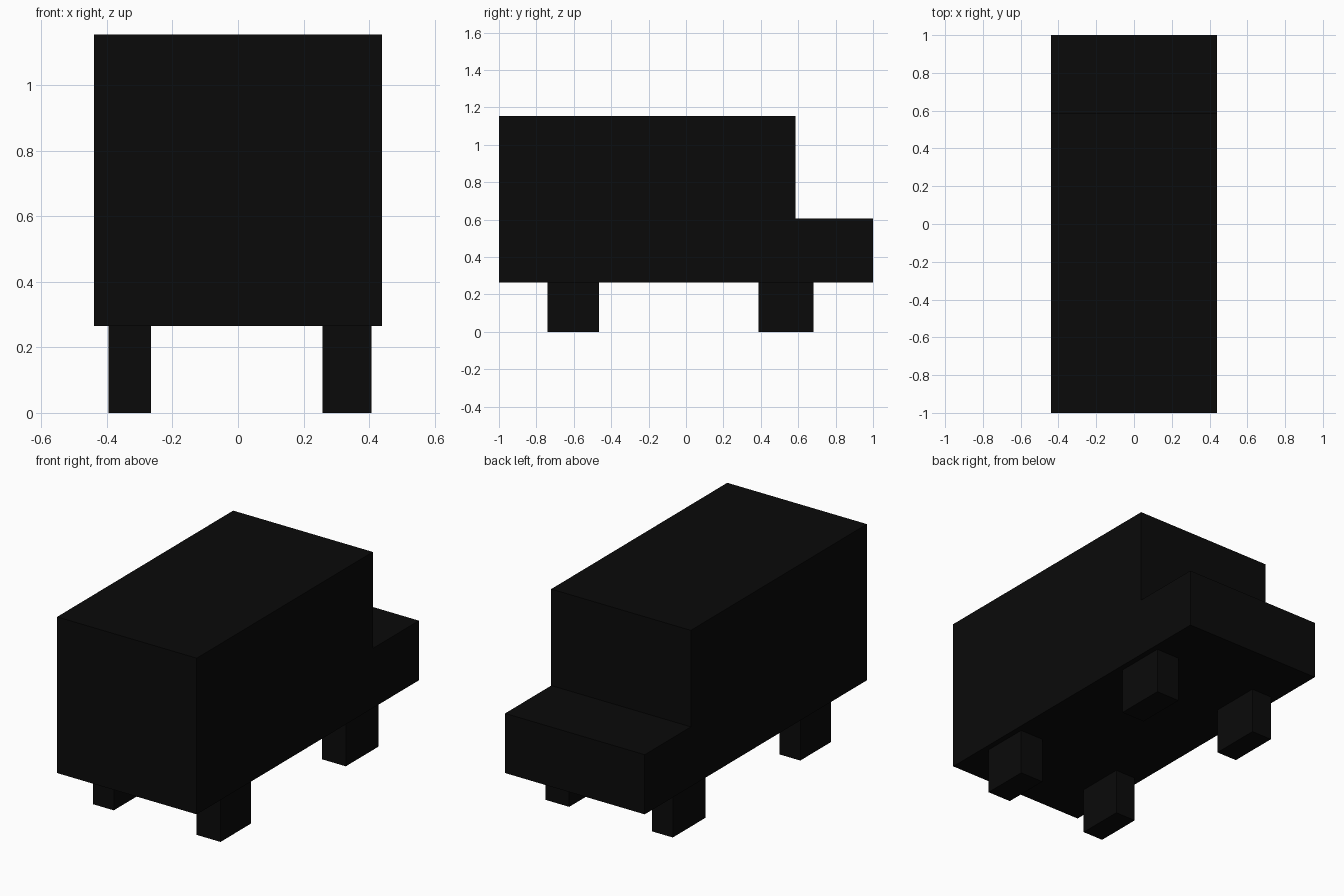
import bpy, bmesh

if "Cube" in bpy.data.objects:
    bpy.data.objects.remove(bpy.data.objects["Cube"])

black = bpy.data.materials.new("black_paint")
black.diffuse_color = (0.003, 0.003, 0.003, 1)
black.use_nodes = True
black.node_tree.nodes["Principled BSDF"].inputs["Base Color"].default_value = black.diffuse_color


def extrude_profile(name, profile, x0, x1):
    """Extrude a closed (y, z) outline from x0 to x1."""
    bm = bmesh.new()
    face = bm.faces.new([bm.verts.new((x0, y, z)) for y, z in profile])
    ext = bmesh.ops.extrude_face_region(bm, geom=[face])
    verts = [g for g in ext["geom"] if isinstance(g, bmesh.types.BMVert)]
    bmesh.ops.translate(bm, verts=verts, vec=(x1 - x0, 0, 0))
    bmesh.ops.recalc_face_normals(bm, faces=bm.faces)
    mesh = bpy.data.meshes.new(name)
    bm.to_mesh(mesh)
    bm.free()
    mesh.materials.append(black)
    obj = bpy.data.objects.new(name, mesh)
    bpy.context.collection.objects.link(obj)
    return obj


# Van body: tall cabin with a low hood at the +y end
BOTTOM, HOOD, ROOF, STEP = 0.265, 0.605, 1.155, 0.585
extrude_profile("van_body", [(-1, BOTTOM), (1, BOTTOM), (1, HOOD),
                             (STEP, HOOD), (STEP, ROOF), (-1, ROOF)], -0.44, 0.44)

# Four block wheels, right pair slightly wider than the left
for side, x0, x1 in (("left", -0.395, -0.265), ("right", 0.258, 0.408)):
    for end, y0, y1 in (("front", -0.74, -0.465), ("back", 0.388, 0.683)):
        extrude_profile(f"{end}_{side}_wheel",
                        [(y0, 0), (y1, 0), (y1, BOTTOM), (y0, BOTTOM)], x0, x1)
